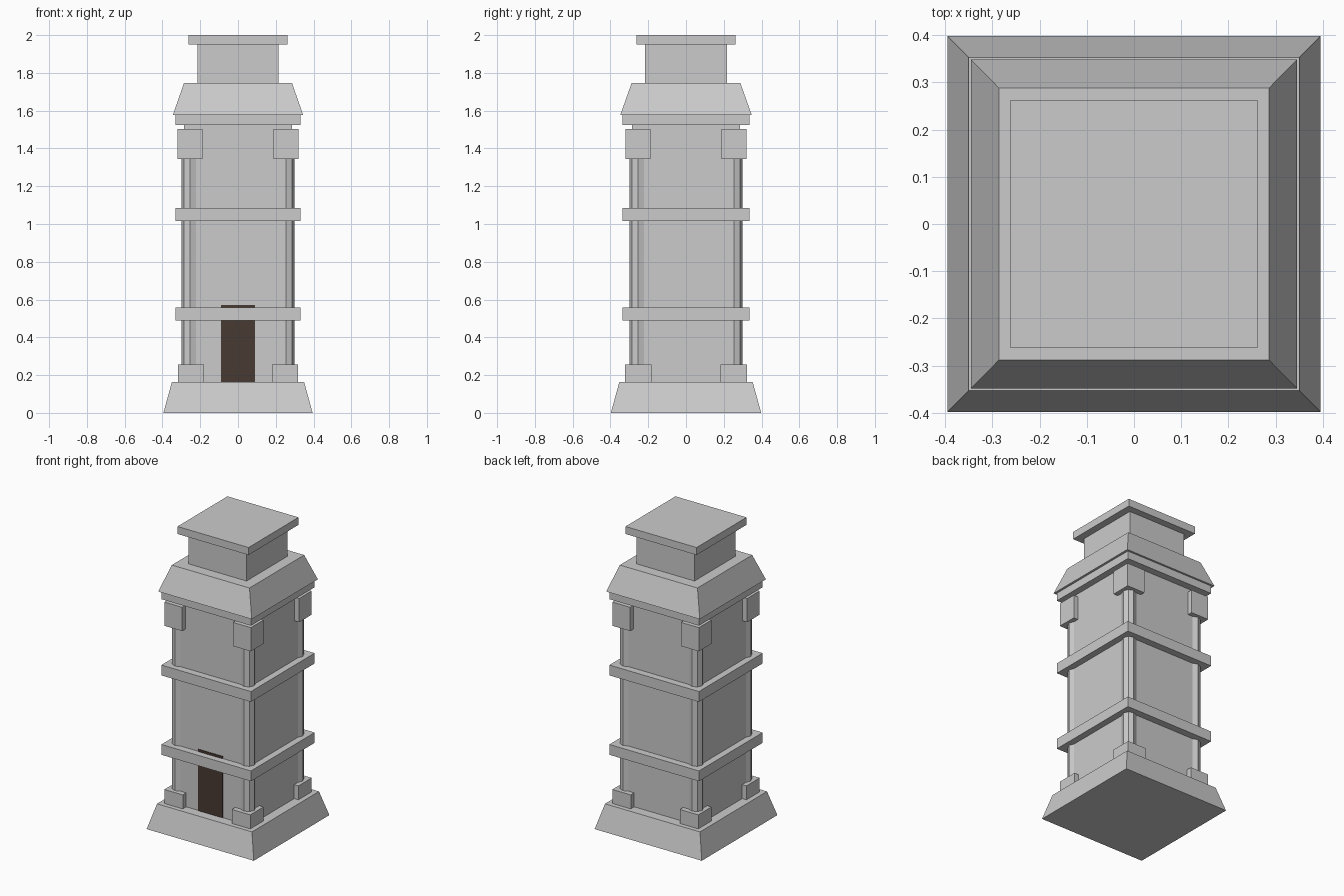
import bpy, math

if "Cube" in bpy.data.objects:
    bpy.data.objects.remove(bpy.data.objects["Cube"])


def material(name, color):
    m = bpy.data.materials.new(name)
    m.diffuse_color = (*color, 1)
    m.use_nodes = True
    m.node_tree.nodes["Principled BSDF"].inputs["Base Color"].default_value = m.diffuse_color
    return m


STONE = material("grey stone", (0.60, 0.60, 0.60))
WOOD = material("dark brown wood", (0.065, 0.042, 0.033))


def frustum(name, z0, z1, bottom, top=None, center=(0, 0), mat=STONE):
    """Rectangular block; bottom and top are (x, y) half sizes."""
    top = top or bottom
    cx, cy = center
    corners = ((-1, -1), (1, -1), (1, 1), (-1, 1))
    verts = [(cx + sx * h[0], cy + sy * h[1], z)
             for h, z in ((bottom, z0), (top, z1)) for sx, sy in corners]
    faces = [(3, 2, 1, 0), (4, 5, 6, 7)]
    faces += [(i, (i + 1) % 4, (i + 1) % 4 + 4, i + 4) for i in range(4)]
    mesh = bpy.data.meshes.new(name)
    mesh.from_pydata(verts, [], faces)
    mesh.materials.append(mat)
    ob = bpy.data.objects.new(name, mesh)
    bpy.context.collection.objects.link(ob)
    return ob


# Sloped foot and main shaft
frustum("base", 0, 0.163, (0.395, 0.398), (0.35, 0.353))
frustum("tower_body", 0.163, 1.525, (0.286, 0.287))

# Horizontal bands
for name, z0, z1 in (("lower_band", 0.488, 0.557),
                     ("middle_band", 1.017, 1.086),
                     ("cornice", 1.525, 1.577)):
    frustum(name, z0, z1, (0.33, 0.335))

# Roof, neck and cap
frustum("roof", 1.577, 1.746, (0.345, 0.348), (0.286, 0.288))
frustum("neck", 1.746, 1.95, (0.214, 0.216))
frustum("cap", 1.95, 2.0, (0.262, 0.263))

# Octagonal corner columns with foot and head blocks
for sx, side in ((-1, "left"), (1, "right")):
    for sy, end in ((-1, "front"), (1, "back")):
        tag = f"{end}_{side}"
        bpy.ops.mesh.primitive_cylinder_add(
            vertices=8, radius=0.045, depth=1.25,
            location=(sx * 0.254, sy * 0.255, 0.163 + 0.625))
        column = bpy.context.object
        column.name = f"column_{tag}"
        column.data.materials.append(STONE)
        frustum(f"column_foot_{tag}", 0.163, 0.256, (0.068, 0.070),
                center=(sx * 0.249, sy * 0.253))
        frustum(f"column_head_{tag}", 1.345, 1.503, (0.066, 0.066),
                center=(sx * 0.253, sy * 0.254))

# Door plate on the front wall
frustum("door", 0.163, 0.572, (0.09, 0.004), center=(-0.001, -0.287), mat=WOOD)
